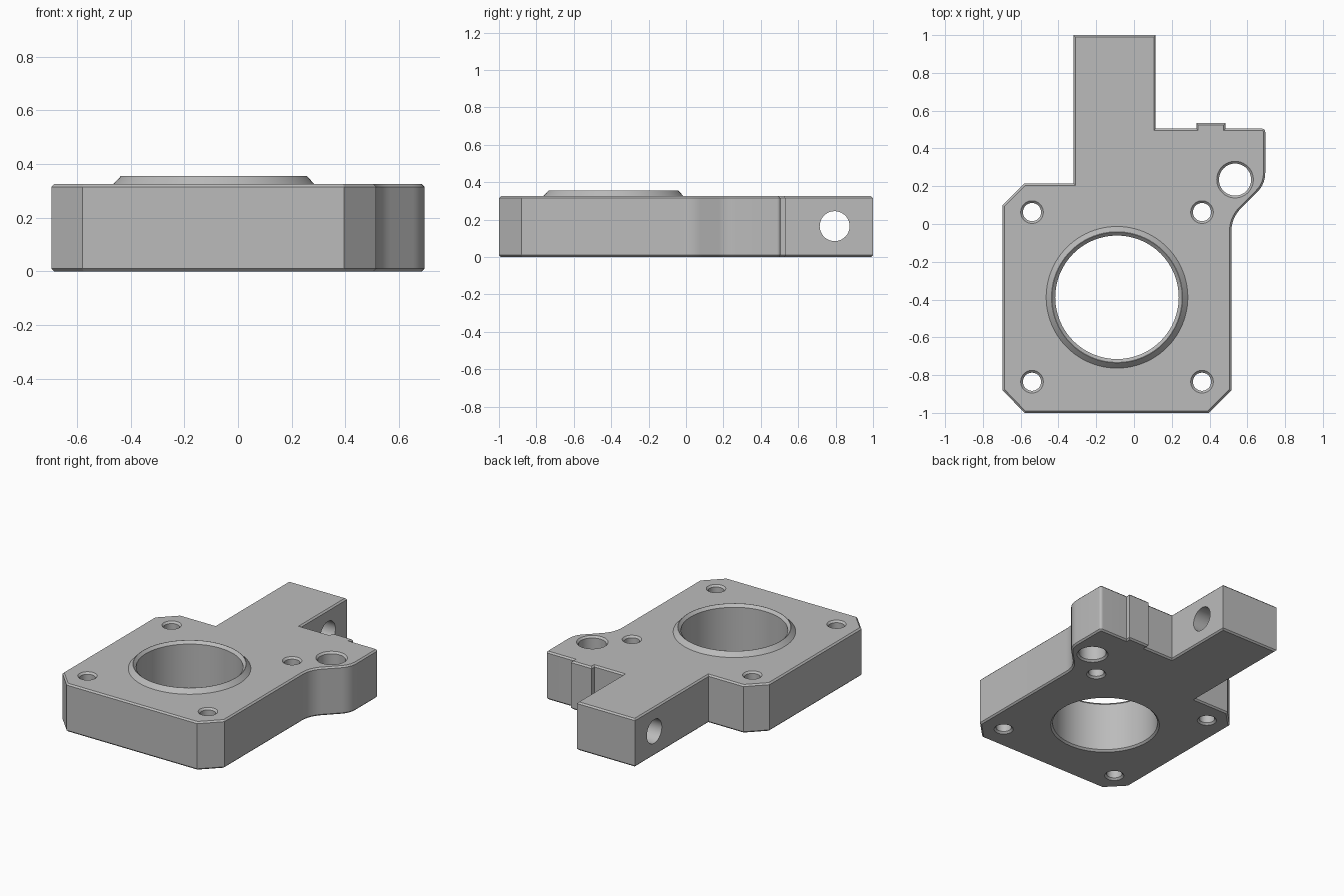
import bpy, bmesh, math
from mathutils import Vector

cube = bpy.data.objects.get("Cube")
if cube:
    bpy.data.objects.remove(cube, do_unlink=True)

HEIGHT, CHAMFER = 0.325, 0.012

metal = bpy.data.materials.new("plain_grey")
metal.use_nodes = True
GREY = (0.5, 0.5, 0.5, 1)
metal.diffuse_color = GREY
metal.node_tree.nodes["Principled BSDF"].inputs["Base Color"].default_value = GREY


def make_object(name, bm):
    bmesh.ops.recalc_face_normals(bm, faces=bm.faces[:])
    mesh = bpy.data.meshes.new(name)
    bm.to_mesh(mesh)
    bm.free()
    mesh.materials.append(metal)
    obj = bpy.data.objects.new(name, mesh)
    bpy.context.collection.objects.link(obj)
    return obj


def lathe(name, profile, x, y, segments=64):
    """Closed solid of revolution about a vertical axis, from (radius, z) pairs."""
    bm = bmesh.new()
    rings = []
    for r, z in profile:
        angles = [2 * math.pi * i / segments for i in range(segments)]
        rings.append([bm.verts.new((x + r * math.cos(a), y + r * math.sin(a), z)) for a in angles])
    for low, high in zip(rings, rings[1:]):
        for i in range(segments):
            j = (i + 1) % segments
            bm.faces.new((low[i], low[j], high[j], high[i]))
    bm.faces.new(rings[0][::-1])
    bm.faces.new(rings[-1])
    return make_object(name, bm)


def rounded(corners, steps=8):
    """Outline points; a third value on a corner is its rounding length."""
    points = []
    for i, (x, y, *size) in enumerate(corners):
        p = Vector((x, y))
        if not size:
            points.append(p)
            continue
        before = Vector(corners[i - 1][:2])
        after = Vector(corners[(i + 1) % len(corners)][:2])
        a = p + (before - p).normalized() * size[0]
        b = p + (after - p).normalized() * size[0]
        for k in range(steps + 1):
            t = k / steps
            points.append(a * (1 - t) ** 2 + p * 2 * t * (1 - t) + b * t ** 2)
    return points


def combine(body, other, operation):
    mod = body.modifiers.new(other.name, 'BOOLEAN')
    mod.operation, mod.object, mod.solver = operation, other, 'EXACT'
    bpy.context.view_layer.objects.active = body
    bpy.ops.object.modifier_apply(modifier=mod.name)
    bpy.data.objects.remove(other, do_unlink=True)


def drill(body, x, y, radius, top=HEIGHT, c=CHAMFER, c_top=CHAMFER):
    """Vertical through hole, chamfered at both ends."""
    e = 0.02
    profile = [(radius + c + e, -e), (radius, c), (radius, top - c_top),
               (radius + c_top + e, top + e)]
    combine(body, lathe("hole_cutter", profile, x, y), 'DIFFERENCE')


# Plate with rear arm, side lug and small rear tab
outline = rounded([
    (-0.58, -1), (0.395, -1), (0.515, -0.88), (0.515, 0.032, 0.075),
    (0.695, 0.212, 0.06), (0.695, 0.505, 0.02), (0.485, 0.505), (0.485, 0.535),
    (0.33, 0.535), (0.33, 0.505), (0.115, 0.505), (0.115, 1), (-0.32, 1),
    (-0.32, 0.215), (-0.58, 0.215), (-0.695, 0.1), (-0.695, -0.88)])
bm = bmesh.new()
base = bm.faces.new([bm.verts.new((p.x, p.y, 0)) for p in outline])
top = bmesh.ops.extrude_face_region(bm, geom=[base], use_keep_orig=True)
bmesh.ops.translate(bm, vec=(0, 0, HEIGHT),
                    verts=[v for v in top["geom"] if isinstance(v, bmesh.types.BMVert)])
bmesh.ops.recalc_face_normals(bm, faces=bm.faces[:])
rims = [e for e in bm.edges if abs(e.verts[0].co.z - e.verts[1].co.z) < 1e-5]
bmesh.ops.bevel(bm, geom=rims, offset=0.01, segments=1, affect='EDGES')
plate = make_object("mounting_plate", bm)

# Raised bevelled collar and the main bore
CX, CY, COLLAR_TOP = -0.09, -0.388, 0.355
collar = lathe("collar", [(0.375, 0.15), (0.375, HEIGHT), (0.347, COLLAR_TOP)], CX, CY, 96)
combine(plate, collar, 'UNION')
drill(plate, CX, CY, 0.327, COLLAR_TOP, c_top=0.018)

# Four corner screw holes and the larger lug hole
for x in (-0.54, 0.36):
    for y in (-0.835, 0.063):
        drill(plate, x, y, 0.048)
drill(plate, 0.535, 0.235, 0.085)

# Cross hole through the arm
cross = lathe("cross_cutter", [(0.08, -0.4), (0.08, 0.4)], 0, 0)
cross.rotation_euler.y = math.pi / 2
cross.location = (-0.1, 0.795, 0.165)
bpy.context.view_layer.update()
combine(plate, cross, 'DIFFERENCE')

# Smooth curved walls, crisp edges
bpy.ops.object.select_all(action='DESELECT')
plate.select_set(True)
bpy.context.view_layer.objects.active = plate
bpy.ops.object.shade_smooth_by_angle(angle=math.radians(25))
